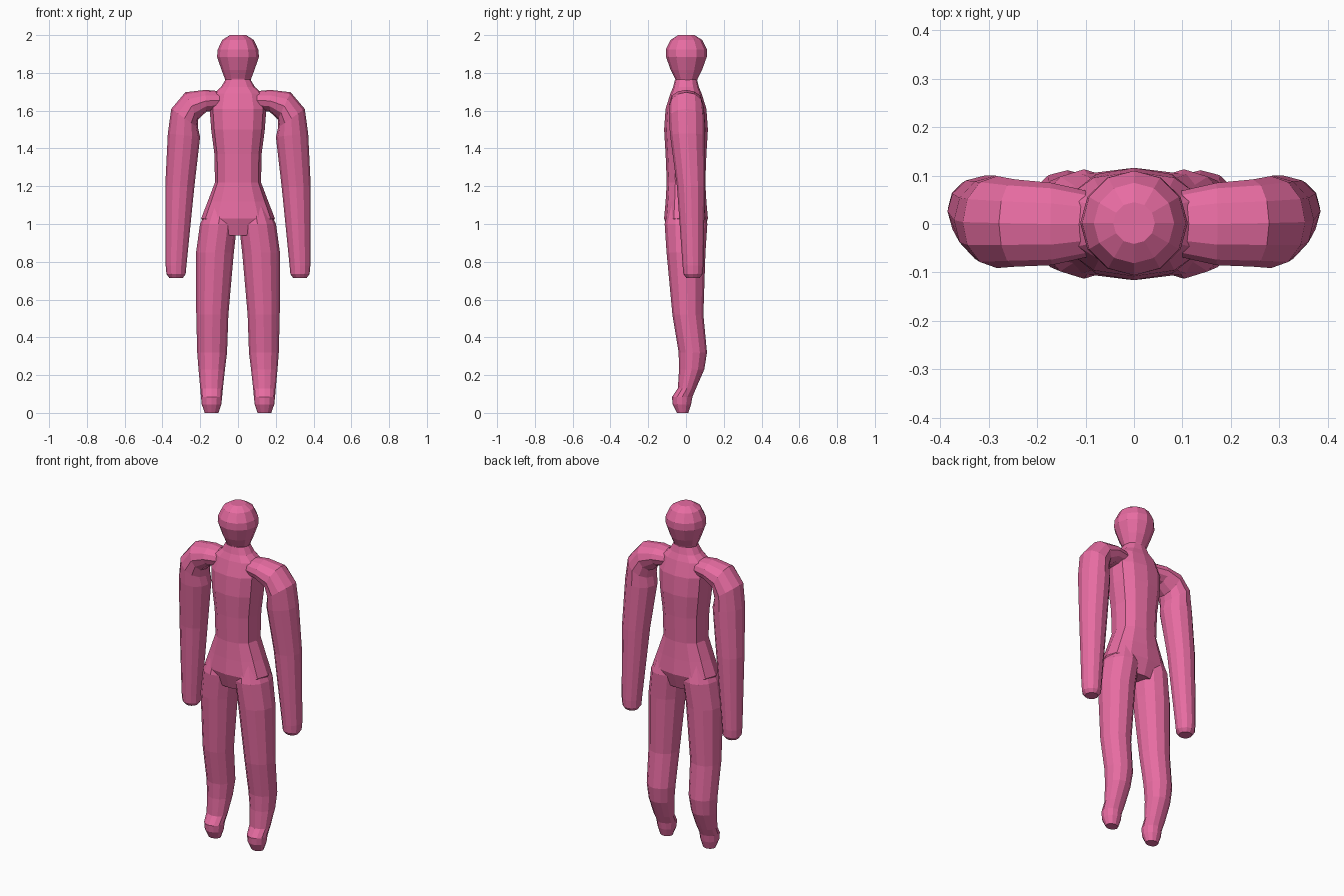
import bpy, bmesh
from math import sin, cos, radians, pi

if "Cube" in bpy.data.objects:
    bpy.data.objects.remove(bpy.data.objects["Cube"])

pink = bpy.data.materials.new("pink")
pink.diffuse_color = (0.8, 0.15, 0.36, 1)
pink.use_nodes = True
pink.node_tree.nodes["Principled BSDF"].inputs["Base Color"].default_value = pink.diffuse_color


def loft(name, rings, side=1, n=12, power=1.0):
    """Capped tube; ring = (x, y, z, tilt in degrees, radius across, radius in y)."""
    bm = bmesh.new()
    loops = []
    for x, y, z, tilt, ru, ry in rings:
        a = radians(tilt)
        loop = []
        for i in range(n):
            t = 2 * pi * i / n
            c, s = cos(t), sin(t)
            c = abs(c) ** power * (1 if c > 0 else -1)
            s = abs(s) ** power * (1 if s > 0 else -1)
            loop.append(bm.verts.new((side * (x + c * ru * sin(a)), y + s * ry,
                                      z + c * ru * cos(a))))
        loops.append(loop)
    for p, q in zip(loops, loops[1:]):
        for i in range(n):
            j = (i + 1) % n
            bm.faces.new((p[i], p[j], q[j], q[i]))
    bm.faces.new(loops[0])
    bm.faces.new(loops[-1])
    bmesh.ops.recalc_face_normals(bm, faces=bm.faces)
    me = bpy.data.meshes.new(name)
    bm.to_mesh(me)
    bm.free()
    me.materials.append(pink)
    ob = bpy.data.objects.new(name, me)
    bpy.context.collection.objects.link(ob)
    return ob


# torso: half width and half depth per height
torso = [(0.94, .15, .085), (1.03, .195, .116), (1.12, .16, .108), (1.22, .122, .102),
         (1.37, .125, .108), (1.5, .142, .116), (1.61, .15, .108), (1.69, .13, .083),
         (1.725, .09, .068), (1.765, .066, .058)]
body = loft("body", [(0, 0, z, 90, rx, ry) for z, rx, ry in torso], power=0.85)

# head with tapered jaw, reaching into the neck
head = [(1.74, .06, .05), (1.77, .07, .06), (1.815, .087, .083), (1.885, .111, .108),
        (1.925, .107, .108), (1.975, .083, .083), (2.0, .043, .043)]
parts = [loft("head", [(0, .002, z, 90, rx, ry) for z, rx, ry in head])]

# arm: shoulder bend, then a tapering tube hanging down
arm = [(.06, 0, 1.655, 0, .045, .06), (.17, 0, 1.652, 2, .058, .085),
       (.245, .002, 1.625, 25, .08, .09), (.283, .004, 1.56, 55, .086, .095),
       (.286, .008, 1.47, 84, .086, .092), (.308, .026, 1.2, 88, .077, .074),
       (.328, .037, .78, 90, .055, .055), (.328, .037, .735, 90, .051, .051),
       (.328, .037, .715, 90, .036, .036)]

# leg: thigh, knee, calf set back, small foot forward
leg = [(.085, 0, 1.12, 90, .06, .085), (.103, 0, 1.0, 90, .098, .113),
       (.122, 0, .85, 90, .1, .103), (.136, .01, .52, 90, .085, .082),
       (.137, .036, .32, 90, .079, .075), (.139, .03, .23, 90, .07, .067),
       (.14, .005, .13, 90, .06, .048), (.14, -.02, .085, 90, .056, .054),
       (.14, -.022, .045, 90, .052, .049), (.14, -.018, 0, 90, .036, .03)]

for side, label in ((1, "left"), (-1, "right")):
    parts.append(loft(label + "_arm", arm, side))
    parts.append(loft(label + "_leg", leg, side))

# fuse all parts into one skin
bpy.context.view_layer.objects.active = body
for p in parts:
    m = body.modifiers.new("fuse", 'BOOLEAN')
    m.operation = 'UNION'
    m.solver = 'EXACT'
    m.object = p
    bpy.ops.object.modifier_apply(modifier=m.name)
    bpy.data.objects.remove(p)
